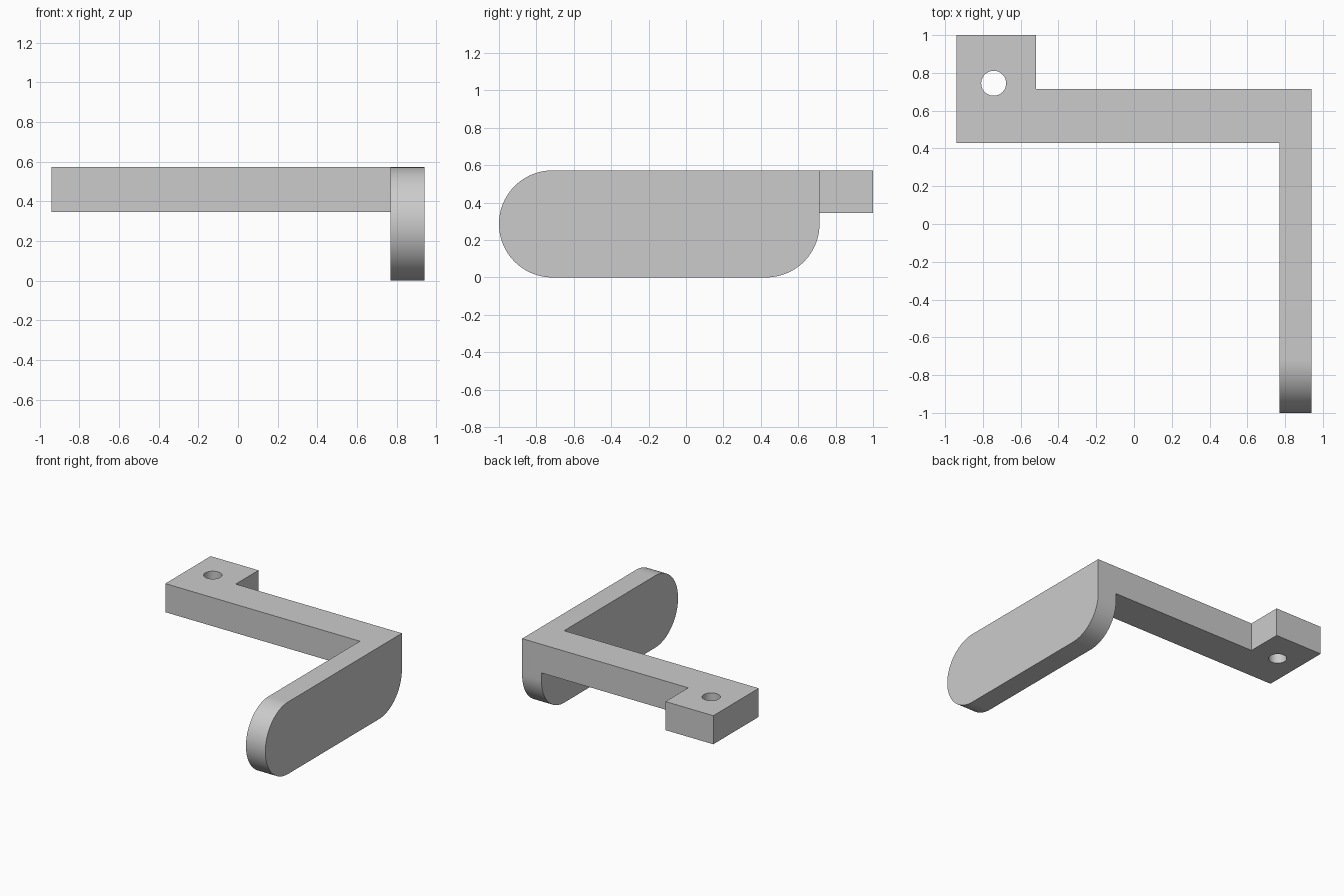
import bpy, bmesh
from math import radians, cos, sin, pi
from mathutils import Vector

if "Cube" in bpy.data.objects:
    bpy.data.objects.remove(bpy.data.objects["Cube"], do_unlink=True)

# Plain grey finish
grey = bpy.data.materials.new("plain_grey")
grey.use_nodes = True
colour = (0.6, 0.6, 0.6, 1)
grey.diffuse_color = colour
grey.node_tree.nodes["Principled BSDF"].inputs["Base Color"].default_value = colour

TOP, ARM_BOTTOM = 0.572, 0.345
INNER, SIDE = 0.77, 0.94
ARM_FRONT, ARM_BACK = 0.43, 0.714
R = TOP / 2


def arc(cx, cy, r, start, end, steps):
    angles = [radians(start + (end - start) * i / steps) for i in range(steps + 1)]
    return [(cx + r * cos(a), cy + r * sin(a)) for a in angles]


def prism(name, outline, place, direction):
    """Extrude a flat outline, positioned by place(u, v), along direction."""
    bm = bmesh.new()
    face = bm.faces.new([bm.verts.new(place(u, v)) for u, v in outline])
    extruded = bmesh.ops.extrude_face_region(bm, geom=[face])["geom"]
    verts = [g for g in extruded if isinstance(g, bmesh.types.BMVert)]
    bmesh.ops.translate(bm, vec=Vector(direction), verts=verts)
    bmesh.ops.recalc_face_normals(bm, faces=bm.faces)
    mesh = bpy.data.meshes.new(name)
    bm.to_mesh(mesh)
    bm.free()
    mesh.materials.append(grey)
    obj = bpy.data.objects.new(name, mesh)
    bpy.context.collection.objects.link(obj)
    return obj


def combine(target, other, operation):
    """Apply a boolean and discard the second object."""
    mod = target.modifiers.new(operation.lower(), 'BOOLEAN')
    mod.operation, mod.object, mod.solver = operation, other, 'EXACT'
    bpy.context.view_layer.objects.active = target
    bpy.ops.object.modifier_apply(modifier=mod.name)
    bpy.data.objects.remove(other, do_unlink=True)


# Upright side plate: round front end, rounded lower back corner, square upper back
profile = arc(-1 + R, R, R, 90, 270, 48) + arc(ARM_BACK - R, R, R, 270, 360, 24)
profile.append((ARM_BACK, TOP))
bracket = prism("bracket", profile, lambda y, z: (INNER, y, z), (SIDE - INNER, 0, 0))

# Cross arm with mounting tab
buried = (INNER + SIDE) / 2
outline = [(-SIDE, ARM_FRONT), (buried, ARM_FRONT), (buried, ARM_BACK),
           (-0.52, ARM_BACK), (-0.52, 1), (-SIDE, 1)]
arm = prism("mounting_arm", outline, lambda x, y: (x, y, ARM_BOTTOM), (0, 0, TOP - ARM_BOTTOM))

# Screw hole through the tab
hole = prism("hole_cutter", arc(-0.743, 0.745, 0.066, 0, 352.5, 47),
             lambda x, y: (x, y, 0.2), (0, 0, 0.6))
combine(arm, hole, 'DIFFERENCE')
combine(bracket, arm, 'UNION')

# Smooth the curved walls, keep the edges sharp
bpy.ops.object.select_all(action='DESELECT')
bracket.select_set(True)
bpy.context.view_layer.objects.active = bracket
bpy.ops.object.shade_smooth_by_angle(angle=radians(30))
